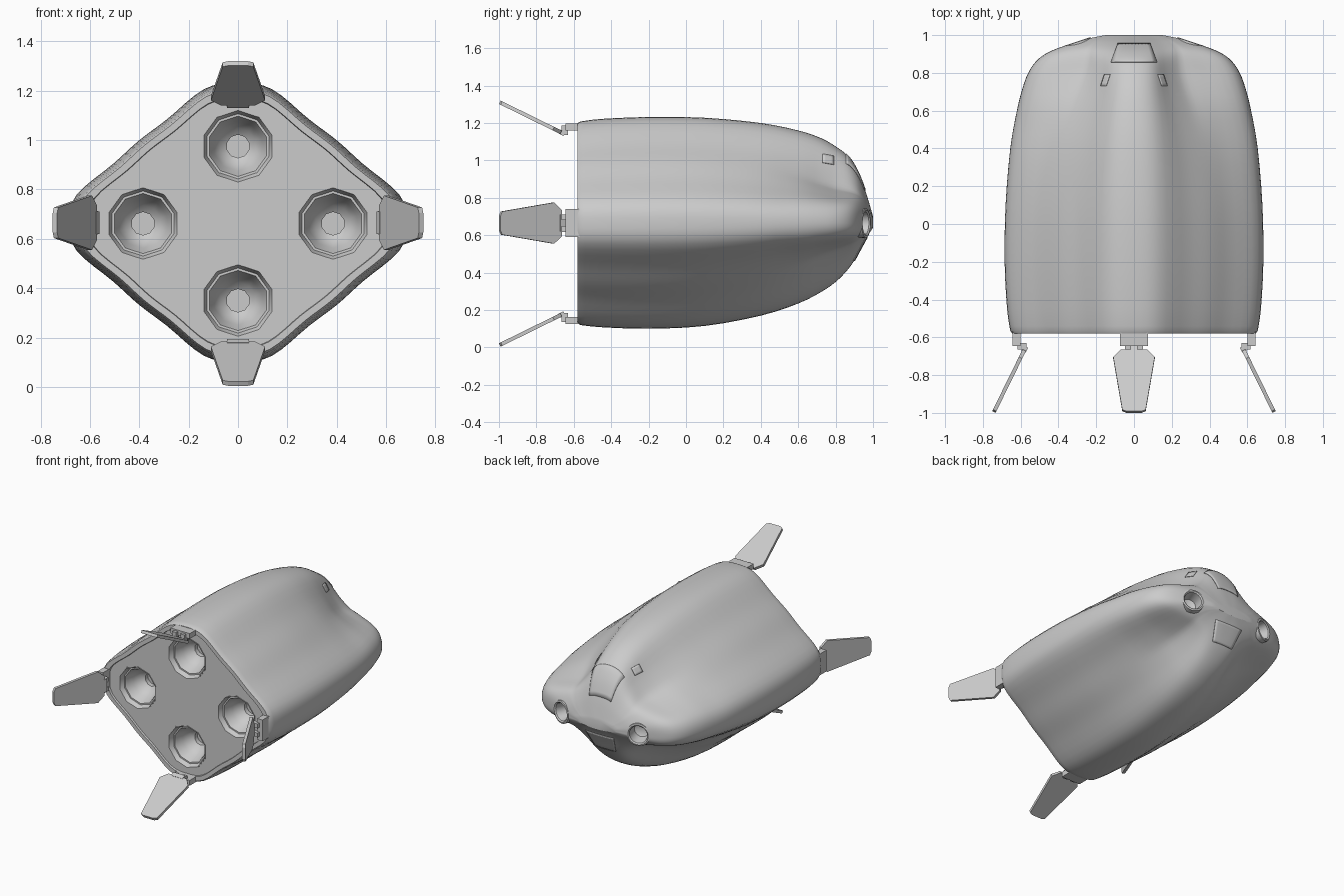
import bpy, bmesh, math
from mathutils import Vector, Matrix
from mathutils.bvhtree import BVHTree

if "Cube" in bpy.data.objects:
    bpy.data.objects.remove(bpy.data.objects["Cube"])

CZ = 0.665  # height of the long axis
grey = bpy.data.materials.new("light grey")
grey.diffuse_color = (0.6, 0.6, 0.6, 1)
grey.use_nodes = True
grey.node_tree.nodes["Principled BSDF"].inputs["Base Color"].default_value = grey.diffuse_color


def make(name, verts, faces, matrix=None):
    me = bpy.data.meshes.new(name)
    me.from_pydata([tuple(v) for v in verts], [], faces)
    bm = bmesh.new()
    bm.from_mesh(me)
    bmesh.ops.recalc_face_normals(bm, faces=bm.faces)
    bm.to_mesh(me)
    bm.free()
    if matrix:
        me.transform(matrix)
    me.materials.append(grey)
    ob = bpy.data.objects.new(name, me)
    bpy.context.collection.objects.link(ob)
    return ob


def smooth(ob, angle=32):
    bpy.ops.object.select_all(action='DESELECT')
    ob.select_set(True)
    bpy.context.view_layer.objects.active = ob
    bpy.ops.object.shade_smooth_by_angle(angle=math.radians(angle))


def spline(pts, i, t, closed):
    n = len(pts)
    ix = (lambda k: k % n) if closed else (lambda k: max(0, min(n - 1, k)))
    p = [pts[ix(i + k)] for k in (-1, 0, 1, 2)]
    return tuple(0.5 * (2 * b + (c - a) * t + (2 * a - 5 * b + 4 * c - d) * t * t
                        + (3 * b - a - 3 * c + d) * t ** 3) for a, b, c, d in zip(*p))


def ring(y, a, top, bot, f, k=1.0):
    """Four-lobed section; f = -1 is nearly round, 0 a rounded diamond, 1 has deep valleys."""
    q = [(1, 0), (.955 - .03 * f, .2 - .02 * f), (.738 - .08 * f, .422 - .09 * f),
         (.587 - .12 * f, .587 - .12 * f), (.422 - .09 * f, .738 - .08 * f),
         (.2 - .02 * f, .955 - .03 * f)]
    ctrl = []
    for c, s in ((1, 0), (0, 1), (-1, 0), (0, -1)):
        ctrl += [(u * c - v * s, u * s + v * c) for u, v in q]
    blunt = .55 * max(0, min(1, (y - .5) / .4))  # side lobes thicken towards the nose
    out = []
    for i in range(len(ctrl)):
        for j in range(4):
            u, v = spline(ctrl, i, j / 4, True)
            v *= 1 + blunt * max(0, abs(u) - abs(v))
            h = (top - CZ) if v > 0 else (CZ - bot)
            out.append((u * a * k, y, CZ + v * h * k))
    return out


def lathe(name, prof, segs, loc, direction, closed=False):
    verts, faces = [], []
    n = len(prof)
    for i in range(segs):
        t = math.pi / 2 + i * math.tau / segs
        verts += [(r * math.cos(t), r * math.sin(t), d) for r, d in prof]
    for i in range(segs):
        j = (i + 1) % segs
        faces += [(i * n + k, j * n + k, j * n + k + 1, i * n + k + 1) for k in range(n - 1)]
    faces.append([i * n + n - 1 for i in range(segs)])
    if closed:
        faces.append([i * n for i in range(segs)])
    m = Matrix.Translation(loc) @ Vector(direction).to_track_quat('Z', 'Y').to_matrix().to_4x4()
    return make(name, verts, faces, m)


# Hull stations: y, half width, top, bottom, valley depth
stations = [(-.565, .655, 1.208, .12, 0), (-.45, .672, 1.222, .108, 0), (-.2, .685, 1.232, .10, 0),
            (.1, .68, 1.228, .115, .06), (.4, .655, 1.20, .17, .28), (.6, .62, 1.16, .235, .65),
            (.72, .59, 1.12, .295, 1), (.8, .56, 1.075, .35, 1.1), (.86, .52, 1.03, .41, .95),
            (.9, .47, .975, .465, .6), (.93, .405, .915, .52, .15), (.96, .315, .835, .575, -.4),
            (.98, .25, .77, .61, -.8), (1.0, .15, .70, .64, -1)]
base = stations[0][1:]
rings = [ring(-.566, *base, .925), ring(-.58, *base, .93), ring(-.58, *base, .985)]
for i in range(len(stations) - 1):
    for j in range(3):
        rings.append(ring(*spline(stations, i, j / 3, False)))
rings.append(ring(*stations[-1]))
N = len(rings[0])
faces = [(a * N + b, a * N + (b + 1) % N, (a + 1) * N + (b + 1) % N, (a + 1) * N + b)
         for a in range(len(rings) - 1) for b in range(N)]
faces += [list(range(N)), list(range((len(rings) - 1) * N, len(rings) * N))]
hull = make("hull", sum(rings, []), faces)
tree = BVHTree.FromPolygons([v.co.copy() for v in hull.data.vertices],
                            [tuple(p.vertices) for p in hull.data.polygons])

# Wells for the engines and the nose ports
engines = [(.385, CZ - .003), (-.385, CZ - .003), (0, CZ + .31), (0, CZ - .315)]
ports = []
for s in (1, -1):
    hit = tree.ray_cast(Vector((s * .3, 3, CZ)), Vector((0, -1, 0)))[0]
    ports.append((hit - Vector((0, .006, 0)), (s * .31, .95, 0)))
cutters = [lathe("cutter", [(.146, -.25), (.146, .1)], 10, (x, -.566, z), (0, -1, 0), True) for x, z in engines]
cutters += [lathe("cutter", [(.068, -.12), (.068, .1)], 24, p, d, True) for p, d in ports]
for c in cutters:
    m = hull.modifiers.new("well", 'BOOLEAN')
    m.operation, m.solver, m.object = 'DIFFERENCE', 'EXACT', c
bpy.context.view_layer.update()
cut = bpy.data.meshes.new_from_object(hull.evaluated_get(bpy.context.evaluated_depsgraph_get()))
hull.modifiers.clear()
hull.data = cut
for c in cutters:
    bpy.data.objects.remove(c)
smooth(hull)

# Engine bells
bell = [(.15, -.01), (.15, .003), (.145, .003), (.132, -.03), (.122, -.03), (.115, -.045),
        (.1, -.09), (.075, -.13), (.047, -.15), (.047, -.18), (.02, -.18)]
for x, z in engines:
    smooth(lathe("engine_bell", bell, 10, (x, -.566, z), (0, -1, 0)), 37)

# Round nose ports
port = [(.08, -.03), (.078, .004), (.068, .007), (.06, 0), (.05, -.08), (.03, -.09)]
for p, d in ports:
    smooth(lathe("nose_port", port, 28, p, d))


def plate(name, corners, direction, n=10):
    """Thin panel laid on the hull, cast along direction through a four-cornered outline."""
    d = Vector(direction).normalized()
    c = [Vector(p) for p in corners]
    verts, faces = [], []
    for i in range(n + 1):
        for j in range(n + 1):
            p = c[0].lerp(c[1], i / n).lerp(c[3].lerp(c[2], i / n), j / n)
            hit, nor, _, _ = tree.ray_cast(p - d * 3, d)
            if nor.dot(d) > 0:
                nor = -nor
            verts.append(hit + nor * .002)
    for i in range(n):
        for j in range(n):
            a = i * (n + 1) + j
            faces.append((a, a + 1, a + n + 2, a + n + 1))
    ob = make(name, verts, faces)
    s = ob.modifiers.new("thickness", 'SOLIDIFY')
    s.thickness, s.offset = .004, 0
    smooth(ob)


# Cockpit windows and chin hatch
down = (0, 0, -1)
plate("windscreen", [(-.12, .855, 1), (.12, .855, 1), (.085, .955, 1), (-.085, .955, 1)], down)
for s in (1, -1):
    plate("side_window", [(s * .145, .73, 1), (s * .175, .73, 1), (s * .155, .79, 1), (s * .125, .79, 1)], down, 4)
plate("chin_hatch", [(-.08, 0, .465), (.08, 0, .465), (.11, 0, .59), (-.11, 0, .59)], (0, -1, 0))


def prism(name, outline, lo, hi, m):
    """Extrude a 2D outline between two heights on local z."""
    n = len(outline)
    verts = [(x, y, h) for h in (lo, hi) for x, y in outline]
    fs = [list(range(n)), list(range(n, 2 * n))]
    fs += [(i, (i + 1) % n, n + (i + 1) % n, n + i) for i in range(n)]
    return make(name, verts, fs, m)


def rect(x0, x1, y0, y1):
    return [(x0, y0), (x1, y0), (x1, y1), (x0, y1)]


# Four tail flaps on hinges, turned around the long axis
for k in range(4):
    side = k % 2
    out = (.096 if side else 0) + (.008 if k == 2 else 0)
    m = Matrix.Translation((0, 0, CZ)) @ Matrix.Rotation(k * math.pi / 2, 4, 'Y') \
        @ Matrix.Translation((0, 0, out))
    prism("hinge_block", rect(-.075, .075, -.645, -.55), .495 + .01 * side, .532 + .015 * side, m)
    for x in (-.032, .032):
        prism("hinge_lug", rect(x - .015, x + .015, -.665, -.63), .472, .522, m)
    tilt = m @ Matrix.Translation((0, -.65, .476 - (.002 if k == 2 else 0))) \
        @ Matrix.Rotation(-math.atan2(.172, .35), 4, 'X')
    prism("hinge_neck", rect(-.045, .045, -.03, 0), -.012, .012, tilt)
    prism("tail_flap", [(-.07, -.02), (-.11, -.065), (-.062, -.375), (-.04, -.385), (.04, -.385),
                        (.062, -.375), (.11, -.065), (.07, -.02)], -.01, .01, tilt)
